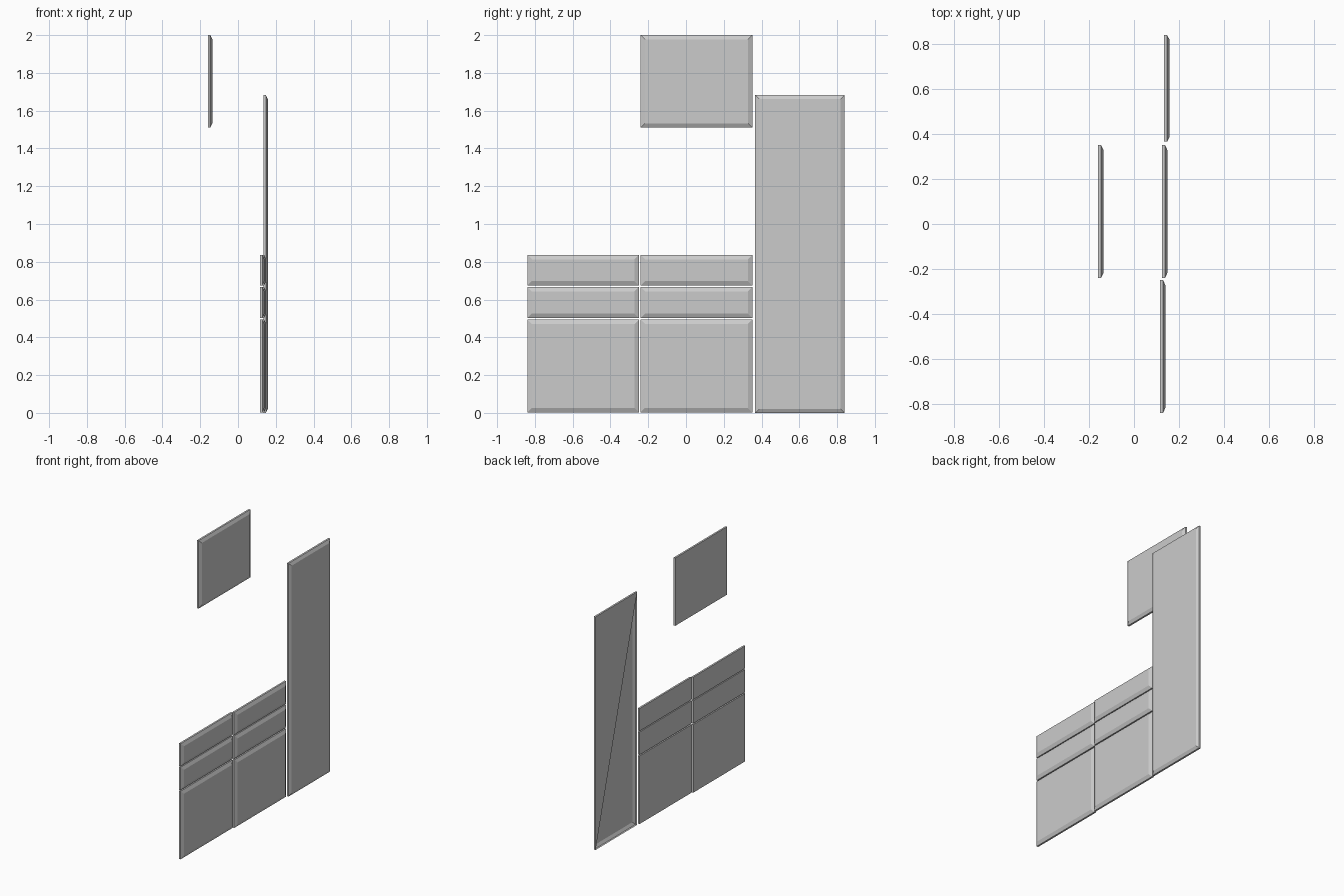
import bpy, bmesh
from mathutils import Matrix

if "Cube" in bpy.data.objects:
    bpy.data.objects.remove(bpy.data.objects["Cube"])

EDGE = 0.013     # square edge thickness
RAISE = 0.011    # chamfer rise towards +x


def panel(name, x, y0, y1, z0, z1, inset=0.034, open_back=False):
    """Cabinet front: slab with a chamfered border on its +x face."""
    bm = bmesh.new()
    bmesh.ops.create_cube(bm, size=1, matrix=Matrix.Translation(
        (x + EDGE / 2, (y0 + y1) / 2, (z0 + z1) / 2))
        @ Matrix.Diagonal((EDGE, y1 - y0, z1 - z0, 1)))
    bm.normal_update()
    front = [f for f in bm.faces if f.normal.x > 0.9]
    bmesh.ops.inset_individual(bm, faces=front, thickness=inset, depth=0)
    for v in front[0].verts:
        v.co.x = x + EDGE + RAISE
    if open_back:
        # the back keeps only its upper +y triangle
        bm.normal_update()
        back = next(f for f in bm.faces if f.normal.x < -0.9)
        a = next(v for v in back.verts if v.co.y > (y0 + y1) / 2 and v.co.z < (z0 + z1) / 2)
        b = next(v for v in back.verts if v.co.y < (y0 + y1) / 2 and v.co.z > (z0 + z1) / 2)
        bmesh.ops.connect_verts(bm, verts=[a, b])
        bm.normal_update()
        lower = [f for f in bm.faces if f.normal.x < -0.9
                 and f.calc_center_median().z < (z0 + z1) / 2]
        bmesh.ops.delete(bm, geom=lower, context='FACES')
    me = bpy.data.meshes.new(name)
    bm.to_mesh(me)
    bm.free()
    ob = bpy.data.objects.new(name, me)
    bpy.context.collection.objects.link(ob)
    return ob


# Two base units: door with two drawer fronts above
for side, x, y0, y1 in (("left", 0.116, -0.84, -0.249), ("middle", 0.125, -0.24, 0.351)):
    panel(side + "_door", x, y0, y1, 0.003, 0.494)
    panel(side + "_lower_drawer", x, y0, y1, 0.502, 0.667)
    panel(side + "_upper_drawer", x, y0, y1, 0.674, 0.837)

# Tall door and wall cabinet door
panel("tall_door", 0.134, 0.366, 0.84, 0.0, 1.683, 0.03, open_back=True)
panel("wall_cabinet_door", -0.16, -0.24, 0.351, 1.51, 2.0, 0.031)
